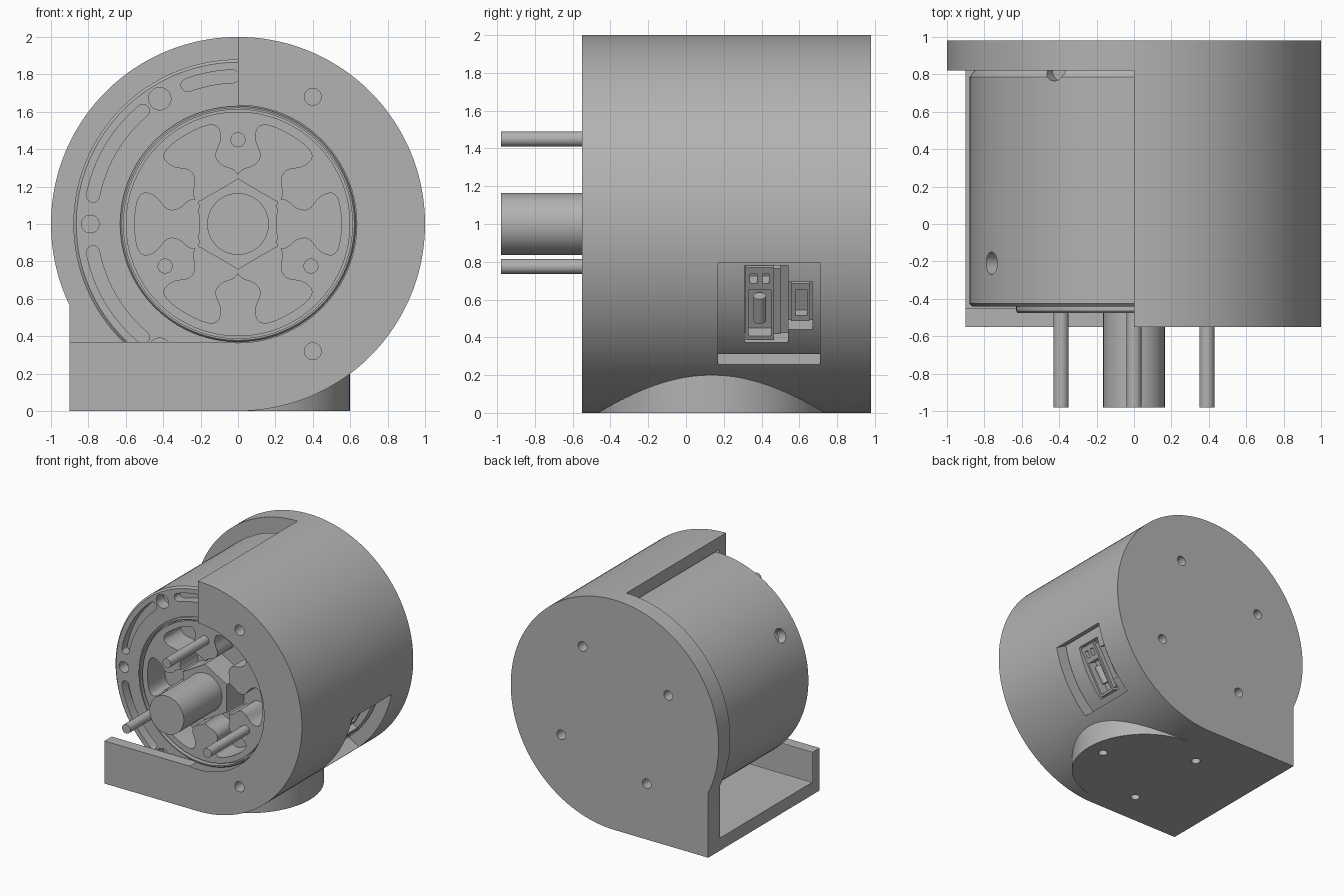
import bpy, bmesh
from math import cos, sin, radians, acos, degrees
from mathutils import Matrix, Vector

if "Cube" in bpy.data.objects:
    bpy.data.objects.remove(bpy.data.objects["Cube"])

GREY = (0.45, 0.45, 0.45, 1)
mat = bpy.data.materials.new("machined_grey")
mat.use_nodes = True
mat.diffuse_color = GREY
mat.node_tree.nodes["Principled BSDF"].inputs["Base Color"].default_value = GREY

AXIS_Z = 1.0                                   # height of the motor axis
FRONT, BACK, WALL_F, WALL_B = -0.55, 0.98, -0.45, 0.82


def polar(r, deg):
    return (r * cos(radians(deg)), AXIS_Z + r * sin(radians(deg)))


def arc(r, a0, a1, n):
    return [polar(r, a0 + (a1 - a0) * i / n) for i in range(n + 1)]


def make(name, bm):
    bmesh.ops.recalc_face_normals(bm, faces=bm.faces)
    me = bpy.data.meshes.new(name)
    bm.to_mesh(me)
    bm.free()
    me.materials.append(mat)
    ob = bpy.data.objects.new(name, me)
    bpy.context.collection.objects.link(ob)
    return ob


def prism(name, pts, y0, y1):
    """Extrude an outline of (x, z) points along y."""
    bm = bmesh.new()
    face = bm.faces.new([bm.verts.new((x, y0, z)) for x, z in pts])
    ext = bmesh.ops.extrude_face_region(bm, geom=[face])
    verts = [v for v in ext["geom"] if isinstance(v, bmesh.types.BMVert)]
    bmesh.ops.translate(bm, verts=verts, vec=(0, y1 - y0, 0))
    return make(name, bm)


def rod(name, start, end, r, n=32):
    """Cylinder between two points."""
    a, b = Vector(start), Vector(end)
    rot = (b - a).to_track_quat("Z", "Y").to_matrix().to_4x4()
    bm = bmesh.new()
    bmesh.ops.create_cone(bm, cap_ends=True, segments=n, radius1=r, radius2=r,
                          depth=(b - a).length, matrix=Matrix.Translation((a + b) / 2) @ rot)
    return make(name, bm)


def rod_y(name, x, z, y0, y1, r, n=32):
    return rod(name, (x, y0, z), (x, y1, z), r, n)


def radial_box(name, deg, r0, r1, y0, y1, t0, t1):
    """Box with one side facing away from the motor axis."""
    bm = bmesh.new()
    bmesh.ops.create_cube(bm, size=1)
    bmesh.ops.scale(bm, verts=bm.verts, vec=(r1 - r0, y1 - y0, t1 - t0))
    bmesh.ops.translate(bm, verts=bm.verts, vec=((r0 + r1) / 2, (y0 + y1) / 2, (t0 + t1) / 2))
    bm.transform(Matrix.Translation((0, 0, AXIS_Z)) @ Matrix.Rotation(radians(-deg), 4, "Y"))
    return make(name, bm)


def lathe(name, profile, n=128):
    """Spin (radius, y) points round the motor axis."""
    bm = bmesh.new()
    vs = [bm.verts.new((r, y, 0)) for r, y in profile]
    es = [bm.edges.new(pair) for pair in zip(vs, vs[1:])]
    bmesh.ops.spin(bm, geom=vs + es, axis=(0, 1, 0), cent=(0, 0, 0),
                   angle=radians(360), steps=n, use_duplicate=False)
    bmesh.ops.remove_doubles(bm, verts=bm.verts, dist=1e-5)
    bmesh.ops.translate(bm, verts=bm.verts, vec=(0, 0, AXIS_Z))
    return make(name, bm)


def combine(ob, tools, operation="DIFFERENCE"):
    for tool in tools:
        mod = ob.modifiers.new("cut", "BOOLEAN")
        mod.operation, mod.solver, mod.object = operation, "EXACT", tool
        bpy.context.view_layer.objects.active = ob
        bpy.ops.object.modifier_apply(modifier=mod.name)
        bpy.data.objects.remove(tool)


def slot(a0, a1, r=0.79, w=0.035):
    """Curved slot with rounded ends."""
    def cap(a, turn):
        cx, cz = polar(r, a)
        return [(cx + w * cos(radians(a + turn + i * 30)),
                 cz + w * sin(radians(a + turn + i * 30))) for i in range(1, 6)]
    pts = arc(r + w, a0, a1, 20) + cap(a1, 0) + arc(r - w, a1, a0, 20) + cap(a0, 180)
    return prism("slot_cutter", pts, -0.6, -0.36)


def smooth_loop(ctrl, steps=6):
    """Closed smooth curve through the control points."""
    out, n = [], len(ctrl)
    for i in range(n):
        p = [Vector(ctrl[(i + k) % n]) for k in (-1, 0, 1, 2)]
        for s in range(steps):
            t = s / steps
            out.append(0.5 * (2 * p[1] + (p[2] - p[0]) * t
                              + (2 * p[0] - 5 * p[1] + 4 * p[2] - p[3]) * t * t
                              + (3 * p[1] - p[0] - 3 * p[2] + p[3]) * t ** 3))
    return out


# Housing: round shell with a square corner and a round foot
tangent = 180 + degrees(acos(0.9))
housing = prism("housing", arc(1, -90, tangent, 120) + [(-0.9, 0)], FRONT, BACK)
foot = rod("foot", (0, 0.135, 0), (0, 0.135, 0.36), 0.6, 96)
combine(housing, [foot], "UNION")
inside = arc(0.89, -90, 90, 72) + [(0, 2.2), (-1.2, 2.2), (-1.2, 0.11)]
cuts = [prism("inside_cutter", inside, WALL_F, WALL_B),
        prism("open_side_cutter", [(0, 0.37), (0, 2.2), (-1.2, 2.2), (-1.2, 0.37)], -0.7, -0.44),
        rod_y("front_opening_cutter", 0, AXIS_Z, -0.7, -0.4, 0.635, 128),
        radial_box("window_cutter", -30, 0.7, 1.2, 0.17, 0.71, -0.31, 0.31)]
cuts += [rod_y("bolt_cutter", 0.4, z, -0.7, -0.4, 0.045) for z in (0.32, 1.68)]
for k in range(4):
    x, z = polar(0.6, 59 + 90 * k)
    cuts.append(rod_y("back_hole_cutter", x, z, 0.8, 1.1, 0.042))
for k in range(3):
    x, y = 0.45 * cos(radians(120 * k)), 0.135 + 0.45 * sin(radians(120 * k))
    cuts.append(rod("foot_hole_cutter", (x, y, -0.1), (x, y, 0.13), 0.038))
combine(housing, cuts)

# Motor body with raised front rim, groove and chamfered ends
motor = lathe("motor_body", [
    (0, -0.455), (0.6, -0.455), (0.6, -0.42), (0.612, -0.42), (0.612, -0.475),
    (0.622, -0.475), (0.63, -0.465), (0.63, -0.44), (0.865, -0.44), (0.88, -0.425),
    (0.88, 0.785), (0.85, 0.825), (0, 0.825)])
half = [(0.21, 0.06), (0.215, 0.125), (0.26, 0.125), (0.32, 0.08), (0.38, 0.08),
        (0.44, 0.145), (0.5, 0.165), (0.535, 0.13), (0.55, 0.05)]
lobe = smooth_loop(half + [(x, -z) for x, z in reversed(half)])
cuts = []
for k in range(6):
    c, s = cos(radians(60 * k)), sin(radians(60 * k))
    cuts.append(prism("pocket_cutter", [(x * c - z * s, AXIS_Z + x * s + z * c)
                                        for x, z in lobe], -0.6, -0.22))
cuts += [slot(a, b) for a, b in ((92, 110), (130, 169), (191, 230), (250, 268))]
for a, r in ((122, 0.06), (180, 0.047), (238, 0.06)):
    cuts.append(rod_y("face_hole_cutter", *polar(0.79, a), -0.6, -0.34, r))
for a, y, r in ((150, -0.21, 0.06), (119, 0.82, 0.055)):
    (x0, z0), (x1, z1) = polar(0.8, a), polar(1, a)
    cuts.append(rod("side_hole_cutter", (x0, y, z0), (x1, y, z1), r))
for a in (-30, 150):
    cuts.append(radial_box("socket_cutter", a, 0.74, 1, 0.31, 0.54, -0.235, 0.235))
    cuts.append(radial_box("small_socket_cutter", a, 0.76, 1, 0.535, 0.67, -0.145, 0.145))
combine(motor, cuts)

# Shaft and drive pins
rod_y("shaft", 0, AXIS_Z, -0.98, -0.3, 0.165, 64)
for k in range(3):
    rod_y(f"drive_pin_{k + 1}", *polar(0.45, 90 + 120 * k), -0.98, -0.4, 0.04)

# Connectors on both sides of the motor
for side, a in (("left", -30), ("right", 150)):
    plug = radial_box(f"{side}_connector", a, 0.7, 0.84, 0.315, 0.465, -0.22, 0.22)
    combine(plug, [radial_box("slot", a, 0.755, 1, 0.33, 0.45, -0.2, 0.08)]
            + [radial_box("slot", a, 0.76, 1, y, y + 0.035, 0.12, 0.18) for y in (0.34, 0.405)])
    (x0, z0), (x1, z1) = polar(0.81, a - 9), polar(0.81, a + 2)
    rod(f"{side}_connector_pin", (x0, 0.39, z0), (x1, 0.39, z1), 0.033)
    radial_box(f"{side}_connector_rib", a, 0.7, 0.82, 0.465, 0.5, -0.2, 0.2)
    small = radial_box(f"{side}_small_connector", a, 0.72, 0.83, 0.555, 0.655, -0.115, 0.115)
    combine(small, [radial_box("slot", a, 0.77, 1, 0.58, 0.64, -0.08, 0.08)])

# Smooth round surfaces, keep edges sharp
bpy.ops.object.select_all(action="DESELECT")
for ob in bpy.context.scene.objects:
    if ob.type == "MESH" and mat.name in ob.data.materials:
        ob.select_set(True)
        bpy.context.view_layer.objects.active = ob
bpy.ops.object.shade_smooth_by_angle(angle=radians(30))
